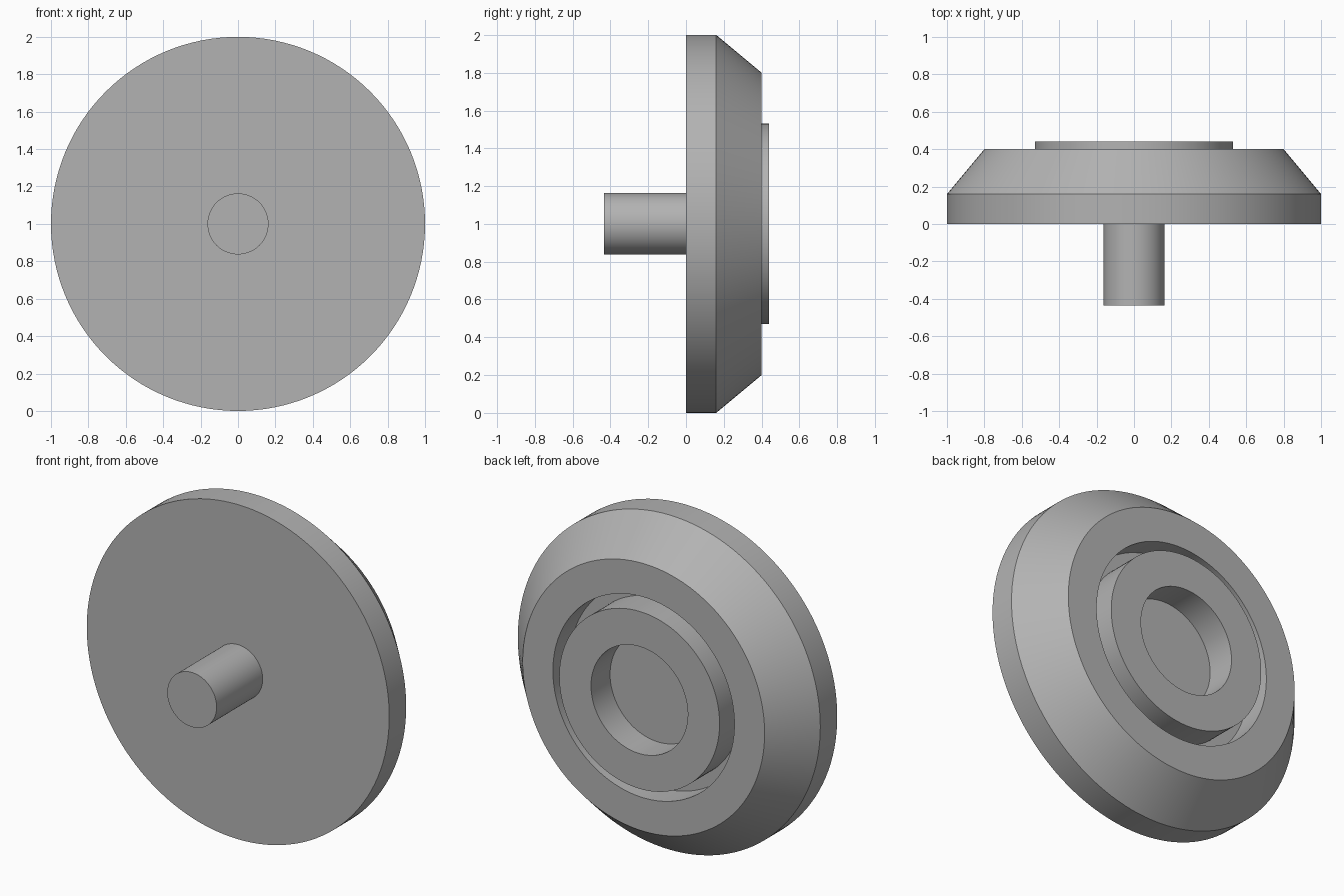
import bpy, bmesh, math

cube = bpy.data.objects.get("Cube")
if cube:
    bpy.data.objects.remove(cube, do_unlink=True)

SEGMENTS = 128

grey = bpy.data.materials.new("plain grey")
grey.use_nodes = True
colour = (0.45, 0.45, 0.45, 1)
grey.diffuse_color = colour
grey.node_tree.nodes["Principled BSDF"].inputs["Base Color"].default_value = colour


def lathe(name, profile):
    """Revolve (radius, y) points about the y axis; radius 0 closes the ends."""
    bm = bmesh.new()
    verts = [bm.verts.new((r, y, 0)) for r, y in profile]
    edges = [bm.edges.new(pair) for pair in zip(verts, verts[1:])]
    bmesh.ops.spin(bm, geom=verts + edges, cent=(0, 0, 0), axis=(0, 1, 0),
                   angle=math.tau, steps=SEGMENTS, use_duplicate=False)
    bmesh.ops.remove_doubles(bm, verts=bm.verts, dist=0.0005)
    bmesh.ops.recalc_face_normals(bm, faces=bm.faces)
    mesh = bpy.data.meshes.new(name)
    bm.to_mesh(mesh)
    bm.free()
    mesh.materials.append(grey)
    obj = bpy.data.objects.new(name, mesh)
    obj.location.z = 1
    bpy.context.collection.objects.link(obj)
    bpy.ops.object.select_all(action='DESELECT')
    obj.select_set(True)
    bpy.context.view_layer.objects.active = obj
    bpy.ops.object.shade_smooth_by_angle(angle=math.radians(30))


# Disc: flat front, bevelled rim, and on the back a groove around a raised hub ring
lathe("disc_body", [
    (0, 0), (1, 0), (1, 0.16), (0.8, 0.4),   # front face, rim, bevel
    (0.6, 0.4), (0.6, 0.24), (0.53, 0.24),   # back face and groove
    (0.53, 0.44), (0.32, 0.44),              # raised ring
    (0.32, 0.26), (0, 0.26),                 # central recess
])

# Short shaft on the front
lathe("front_shaft", [(0, 0.02), (0.163, 0.02), (0.163, -0.435), (0, -0.435)])
